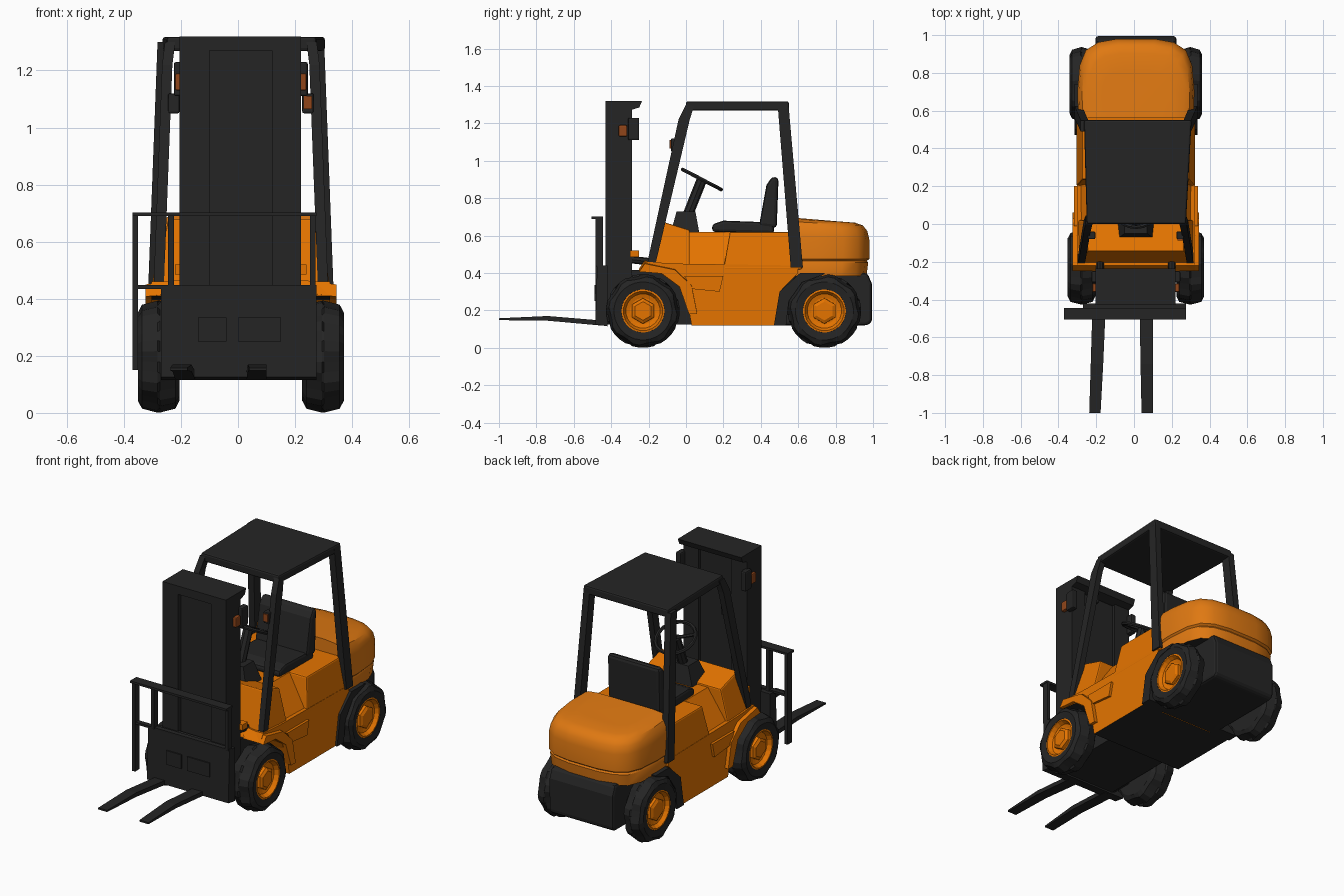
import bpy, bmesh, math
from mathutils import Vector

if "Cube" in bpy.data.objects:
    bpy.data.objects.remove(bpy.data.objects["Cube"])

CX = 0.01  # the truck's centre line


def material(name, rgb):
    m = bpy.data.materials.new(name)
    m.diffuse_color = (*rgb, 1)
    m.use_nodes = True
    m.node_tree.nodes["Principled BSDF"].inputs["Base Color"].default_value = m.diffuse_color
    return m


ORANGE = material("body orange", (0.78, 0.175, 0.0))
HOOD = material("hood orange", (0.74, 0.19, 0.006))
DARK = material("dark grey", (0.018, 0.018, 0.018))
LAMP = material("lamp amber", (0.28, 0.06, 0.01))


def loft(name, rings, mat, under=None, bevel=0, smooth=False, closed=False):
    """Skin a list of equal-length point rings and cap the ends."""
    n, m = len(rings[0]), len(rings)
    bm = bmesh.new()
    vs = [[bm.verts.new(p) for p in r] for r in rings]
    for a in range(m if closed else m - 1):
        for i in range(n):
            j, b = (i + 1) % n, (a + 1) % m
            bm.faces.new((vs[a][i], vs[a][j], vs[b][j], vs[b][i]))
    if not closed:
        bm.faces.new(vs[0])
        bm.faces.new(vs[-1])
    bmesh.ops.recalc_face_normals(bm, faces=bm.faces)
    me = bpy.data.meshes.new(name)
    if under:  # downward faces get the second colour
        bm.normal_update()
        for f in bm.faces:
            f.material_index = int(f.normal.z < -0.9)
    bm.to_mesh(me)
    bm.free()
    me.materials.append(mat)
    if under:
        me.materials.append(under)
    ob = bpy.data.objects.new(name, me)
    bpy.context.collection.objects.link(ob)
    if bevel:
        mod = ob.modifiers.new("bevel", 'BEVEL')
        mod.width, mod.segments = bevel, 2
    if smooth:
        bpy.ops.object.select_all(action='DESELECT')
        ob.select_set(True)
        bpy.context.view_layer.objects.active = ob
        bpy.ops.object.shade_smooth_by_angle(angle=math.radians(35))
    return ob


def rect(x0, x1, y0, y1, z, z2=None):
    z2 = z if z2 is None else z2
    return [(x0, y0, z), (x1, y0, z), (x1, y1, z2), (x0, y1, z2)]


def box(name, x0, x1, y0, y1, z0, z1, mat=DARK, **kw):
    return loft(name, [rect(x0, x1, y0, y1, z0), rect(x0, x1, y0, y1, z1)], mat, **kw)


def prism(name, yz, x0, x1, mat, drop=0, **kw):
    """Side profile extruded across the truck; drop lowers the x1 end."""
    return loft(name, [[(x, y, z - d) for y, z in yz] for x, d in ((x0, 0), (x1, drop))], mat, **kw)


def rod(name, a, b, r, mat=DARK, n=8):
    a, b = Vector(a), Vector(b)
    q = (b - a).to_track_quat('Z', 'Y')
    c = [q @ Vector((r * math.cos(t), r * math.sin(t), 0))
         for t in (2 * math.pi * i / n for i in range(n))]
    return loft(name, [[p + v for v in c] for p in (a, b)], mat)


def lathe(name, profile, side, x, y, z, n, mat, lug=0, closed=False):
    """Revolve (offset, radius) points about a wheel axle."""
    rings = []
    for dx, r in profile:
        ring = []
        for i in range(n):
            t = 2 * math.pi * (i + 0.5) / n
            cut = lug if r > 0.17 and (i // 2 + (dx > 0)) % 2 else 0
            ring.append((CX + side * (x + dx), y + (r - cut) * math.cos(t),
                         z + (r - cut) * math.sin(t)))
        rings.append(ring)
    return loft(name, rings, mat, closed=closed)


# Wheels: lugged tyre with closed inner side, orange rim, six-sided hub cap
for side, s in ((1, "right"), (-1, "left")):
    for end, y, x, w in (("front", -0.23, 0.288, 0.073), ("rear", 0.74, 0.288, 0.063)):
        tyre = [(-w, .02), (-w, .155), (-w * .8, .183), (-.004, .197), (.004, .197),
                (w * .8, .183), (w, .155), (w * .9, .115), (w * .4, .108), (0, .02)]
        lathe(f"{end}_{s}_tyre", tyre, side, x, y, .197, 32, DARK, lug=.01, closed=True)
        rim = [(0, .09), (w * .4, .108), (w * .87, .118), (w * .9, .106), (w * .55, .092),
               (w * .45, .07)]
        lathe(f"{end}_{s}_rim", rim, side, x, y, .197, 20, ORANGE)
        lathe(f"{end}_{s}_hub", [(.005, .07), (w * .7, .068), (w * .85, .05)],
              side, x, y, .197, 6, ORANGE)
    X = lambda v: CX + side * v
    # Front mudguard, rear wheel arch and step
    prism(f"{s}_mudguard", [(.06, .2), (.03, .35), (-.06, .435), (-.22, .468), (-.25, .425),
                            (-.13, .415), (-.035, .345), (.015, .2)], X(.2), X(.335), ORANGE,
          drop=.018)
    prism(f"{s}_rear_arch", [(.47, .12), (.5, .3), (.61, .4), (.74, .4), (.74, .393),
                             (.62, .35), (.55, .25), (.535, .12)], X(.18), X(.325), DARK)
    prism(f"{s}_step", [(-.01, .385), (.2, .385), (.18, .3), (.03, .315)], X(.25), X(.328), ORANGE)
    # Overhead guard posts
    loft(f"{s}_front_post", [rect(X(xc - .018), X(xc + .018), y0, y1, z) for xc, y0, y1, z in
                             ((.288, -.21, -.165, .44), (.258, -.04, .02, 1.22),
                              (.248, .0, .045, 1.3))], DARK)
    loft(f"{s}_rear_post", [rect(X(xc - .02), X(xc + .02), y0, y1, z) for xc, y0, y1, z in
                            ((.305, .56, .625, .43), (.272, .49, .548, 1.3))], DARK)
    # Mast lamps, guard lamps and tilt cylinders
    box(f"{s}_work_lamp", X(.2), X(.235), -.31, -.25, 1.11, 1.23, bevel=.008)
    box(f"{s}_indicator", X(.2), X(.23), -.36, -.315, 1.13, 1.19, LAMP, bevel=.006)
    box(f"{s}_guard_lamp", X(.215), X(.255), -.08, -.04, 1.05, 1.12, bevel=.006)
    rod(f"{s}_tilt_cylinder", (X(.19), -.32, .475), (X(.19), -.15, .455), .02)
    box(f"{s}_cylinder_bracket", X(.19), X(.23), -.3, -.25, .485, .52, ORANGE)
box("right_guard_lamp_lens", .23, .26, -.088, -.079, 1.065, 1.11, LAMP)

# Main body with dark underside
prism("lower_body", [(.03, .12), (.47, .12), (.5, .3), (.6, .4), (.6, .44), (-.05, .45),
                     (-.22, .46), (-.25, .41), (-.13, .395), (-.04, .33), (.01, .23)],
      CX - .313, CX + .313, ORANGE, under=DARK)
box("front_chassis", CX - .2, CX + .2, -.42, .06, .125, .415)
prism("counterweight", [(.46, .12), (.5, .3), (.6, .4), (.97, .4), (.995, .34), (.995, .14),
                        (.97, .12)], CX - .215, CX + .215, DARK, bevel=.02)
loft("cowl", [rect(CX - .305, CX + .305, -.21, .02, .44),
              rect(CX - .255, CX + .255, -.145, .02, .68, .63)], ORANGE, bevel=.008)
loft("footwell", [rect(CX - .295, CX + .295, 0, .24, .44),
                  rect(CX - .17, CX + .17, 0, .24, .62)], ORANGE)
loft("seat_base", [rect(CX - .315, CX + .315, .2, .62, .42),
                   rect(CX - .285, CX + .285, .235, .62, .62)], ORANGE, bevel=.008)

# Rounded rear hood with a groove line, top falling slightly to the back
half = [(.305, .56), (.31, .7), (.298, .84), (.265, .92), (.2, .962), (.1, .98)]
outline = half + [(-x, y) for x, y in reversed(half)]
levels = [(.385, .965), (.455, .985), (.465, .97), (.475, 1), (.6, 1), (.645, .975),
          (.675, .92), (.69, .82), (.697, .6)]
loft("rear_hood", [[(CX + x * k, .56 + (y - .56) * k, z - (.05 * (y - .56) if z > .5 else 0))
                    for x, y in outline] for z, k in levels], HOOD, under=DARK, smooth=True)

# Overhead guard roof
loft("guard_roof", [[(-.25, 0, z), (.275, 0, z), (.305, .55, z), (-.265, .55, z)]
                    for z in (1.268, 1.318)], DARK, bevel=.01)

# Seat
prism("seat_cushion", [(.14, .62), (.14, .66), (.2, .68), (.47, .67), (.47, .61)],
      CX - .17, CX + .17, DARK, bevel=.015)
prism("seat_back", [(.39, .65), (.43, .87), (.46, .915), (.495, .91), (.485, .64)],
      CX - .175, CX + .175, DARK, bevel=.02)

# Steering console, column and wheel
loft("steering_console", [rect(CX - .1, CX + .1, -.08, .07, .62),
                          rect(CX - .06, CX + .06, -.05, .05, .73)], DARK)
centre = Vector((CX, .085, .9))
rod("steering_column", (CX, -.01, .66), centre, .028)
bpy.ops.mesh.primitive_torus_add(major_segments=20, minor_segments=6, major_radius=.115,
                                 minor_radius=.011, location=centre, rotation=(-.48, 0, 0))
wheel = bpy.context.object
wheel.name = "steering_wheel"
wheel.data.materials.append(DARK)
for i in range(3):
    t = math.radians(90 + 120 * i)
    tip = Vector((math.cos(t) * .115, math.sin(t) * .115 * math.cos(.48),
                  -math.sin(t) * .115 * math.sin(.48)))
    rod(f"steering_spoke_{i + 1}", centre, centre + tip, .01, n=6)

# Mast: two columns, recessed centre panel, top cap
box("mast_left_column", -.205, -.1, -.43, -.29, .13, 1.32)
box("mast_right_column", .12, .22, -.43, -.29, .13, 1.32)
box("mast_centre_panel", -.11, .13, -.405, -.31, .13, 1.31)
prism("mast_cap", [(-.43, 1.32), (-.235, 1.32), (-.25, 1.285), (-.3, 1.27), (-.43, 1.27)],
      -.205, .22, DARK)

# Carriage plate with two raised panels, and load backrest
prism("carriage_plate", [(-.485, .125), (-.475, .44), (-.42, .44), (-.42, .115)], -.27, .275, DARK)
for i, (x0, x1) in enumerate(((-.14, -.04), (0, .15))):
    box(f"carriage_panel_{i + 1}", x0, x1, -.488, -.48, .25, .335)
box("backrest_top_rail", -.37, .275, -.505, -.445, .69, .703)
box("backrest_lower_rail", -.365, .275, -.48, -.45, .435, .448)
for n, x, z in (("outer", -.36, .15), ("left", -.235, .44), ("right", .262, .44)):
    box(f"backrest_{n}_post", x - .01, x + .01, -.485, -.445, z, .7)

# Forks
for n, base, tip in (("left", -.185, -.207), ("right", .065, .07)):
    loft(f"{n}_fork", [[(c - h, y, z0), (c + h, y, z0), (c + h, y, z1), (c - h, y, z1)]
                       for c, h, y, z0, z1 in ((base, .035, -.44, .118, .145),
                                               ((base + tip) / 2, .033, -.74, .145, .17),
                                               (tip, .03, -1, .148, .158))], DARK)
